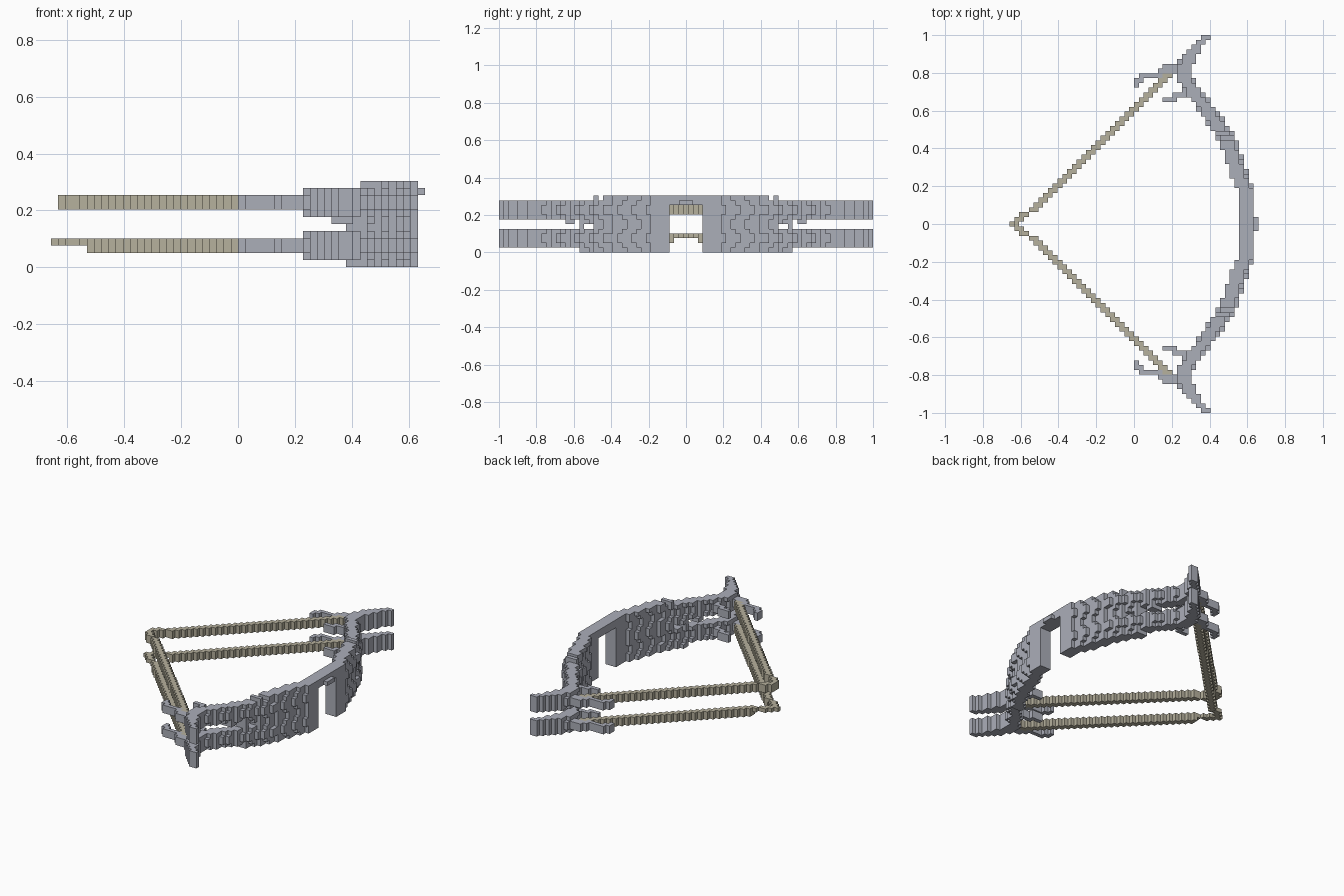
import bpy
import bmesh
from mathutils import Vector

cube = bpy.data.objects.get("Cube")
if cube:
    bpy.data.objects.remove(cube)

V = 2 / 79                     # voxel edge length
X0 = -26 * V                   # left side of the voxel grid
DIRS = [Vector(d) for d in ((1, 0, 0), (-1, 0, 0), (0, 1, 0), (0, -1, 0), (0, 0, 1), (0, 0, -1))]


def material(name, rgb):
    mat = bpy.data.materials.new(name)
    mat.use_nodes = True
    mat.diffuse_color = (*rgb, 1)
    bsdf = mat.node_tree.nodes["Principled BSDF"]
    bsdf.inputs["Base Color"].default_value = (*rgb, 1)
    bsdf.inputs["Roughness"].default_value = 0.8
    return mat


def interp(points, t):
    for (a, fa), (b, fb) in zip(points, points[1:]):
        if t <= b:
            return fa + (fb - fa) * (t - a) / (b - a)
    return points[-1][1]


def voxel_object(name, cells, mat):
    """Mesh of the exposed voxel faces."""
    bm = bmesh.new()
    verts = {}

    def vert(p):
        key = tuple(round(c * 2) for c in p)
        if key not in verts:
            verts[key] = bm.verts.new((X0 + p.x * V, p.y * V, p.z * V))
        return verts[key]

    for i, j, k in sorted(cells):
        centre = Vector((i + 0.5, j, k + 0.5))
        for d in DIRS:
            if (i + int(d.x), j + int(d.y), k + int(d.z)) in cells:
                continue
            u = Vector((d.y, d.z, d.x))
            w = d.cross(u)
            bm.faces.new([vert(centre + (d + a * u + b * w) / 2)
                          for a, b in ((-1, -1), (1, -1), (1, 1), (-1, 1))])
    mesh = bpy.data.meshes.new(name)
    bm.to_mesh(mesh)
    bm.free()
    mesh.materials.append(mat)
    obj = bpy.data.objects.new(name, mesh)
    bpy.context.collection.objects.link(obj)
    return obj


def line_cells(points, rows, deep=1):
    """Mirrored voxel path through (x, y) points in world units."""
    cells = set()
    for (xa, ya), (xb, yb) in zip(points, points[1:]):
        for s in range(41):
            t = s / 40
            i = int((xa + (xb - xa) * t - X0) / V)
            j = round((ya + (yb - ya) * t) / V)
            for dj in range(deep):
                for k in rows:
                    cells |= {(i, j + dj, k), (i, -j - dj, k)}
    return cells


metal = material("pale grey metal", (0.41, 0.425, 0.485))
cord = material("beige cord", (0.47, 0.44, 0.34))

# Front edge of the bow and its thickness, by distance from the middle
EDGE = [(0, 0.63), (0.2, 0.63), (0.3, 0.595), (0.42, 0.55), (0.5, 0.51), (0.6, 0.44),
        (0.7, 0.365), (0.76, 0.32), (0.82, 0.305), (0.87, 0.32), (1, 0.41)]
THICK = [(0, 3), (0.72, 3), (0.8, 3), (0.9, 3), (0.96, 2), (1, 2)]
CORE = (2, 3, 8, 9)            # middle rows of both limbs
LIMB = (1, 2, 3, 4, 7, 8, 9, 10)


def row_present(y, k):
    if y < 3.6 * V:
        return k >= 10         # bridge over the grip opening
    if k in LIMB:
        return True
    if k == 0:
        return y < 0.57
    if k == 11:
        return y < 0.45 or 0.47 < y < 0.495
    if k == 5:
        return y < 0.5 or 0.55 < y < 0.57
    return y < 0.56 or 0.585 < y < 0.65


# Bow body: staggered rows with the core pushed forward
body = set()
for j in range(-39, 40):
    y = abs(j) * V
    for k in range(12):
        if not row_present(y, k):
            continue
        lag = 0 if y < 0.2 or k in CORE else 0.5 if k in LIMB else 0.8
        if y > 0.85:
            lag = 0
        front = round((interp(EDGE, y) - X0) / V - lag)
        thick = round(interp(THICK, y))
        body |= {(i, j, k) for i in range(front - thick, front)}
body |= {(51, j, 10) for j in (-1, 0, 1)}

# Barbs beside the limb tips
barbs = line_cells([(0.012, 0.735), (0.015, 0.77), (0.09, 0.775), (0.15, 0.805), (0.22, 0.84), (0.29, 0.86)], CORE)
barbs |= line_cells([(0.14, 0.81), (0.2, 0.835), (0.27, 0.865)], CORE)
barbs |= line_cells([(0.165, 0.66), (0.19, 0.662), (0.24, 0.685), (0.28, 0.715)], CORE)
barbs |= line_cells([(0.215, 0.8), (0.27, 0.8)], CORE, deep=2)
barbs -= body

# Strings: diagonal cords meeting at a point
strings = {"lower_string": set(), "upper_string": set()}
for j in range(-32, 33):
    n = abs(j)
    for i in (n + 1, n + 2) if n > 2 else (n, n + 1):
        low = (3,) if i < 5 else (2, 3)
        strings["lower_string"] |= {(i, j, k) for k in low}
        strings["upper_string"] |= {(max(i, 1), j, k) for k in (8, 9)}

voxel_object("bow_body", body, metal)
voxel_object("tip_barbs", barbs, metal)
for name, cells in strings.items():
    voxel_object(name, cells - body - barbs, cord)
